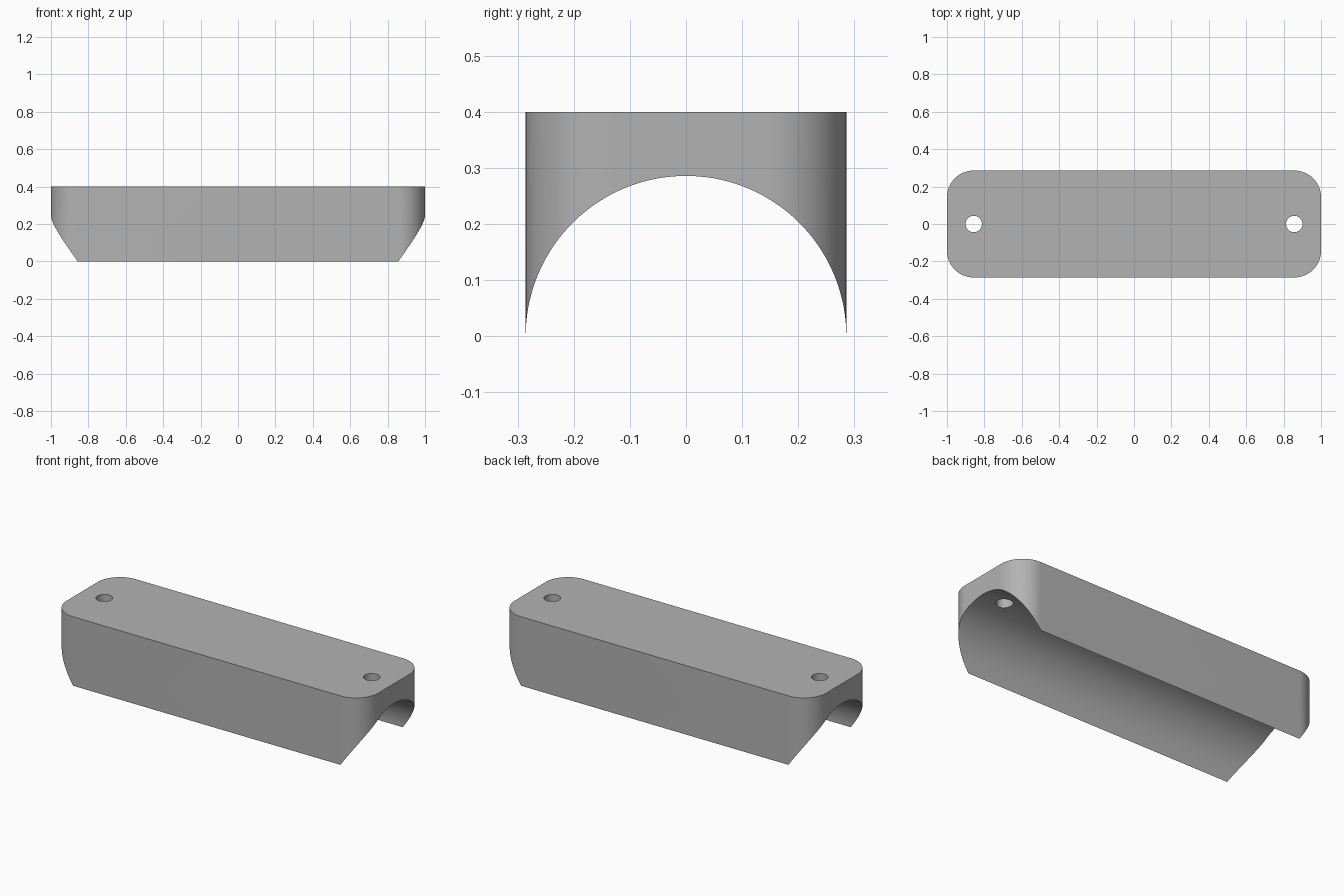
import bpy, bmesh
from math import sin, cos, pi, sqrt, radians

cube = bpy.data.objects.get("Cube")
if cube:
    bpy.data.objects.remove(cube, do_unlink=True)

R = 2 / 7            # half width, also the radius of the underside channel
CORNER = R / 2       # corner radius of the top outline
HEIGHT = 0.4
HOLE_X, HOLE_R = 1 - CORNER, 0.044
STEPS = 72

grey = bpy.data.materials.new("grey")
grey.use_nodes = True
grey.diffuse_color = (0.45, 0.45, 0.45, 1)
grey.node_tree.nodes["Principled BSDF"].inputs["Base Color"].default_value = grey.diffuse_color


def half_length(y):
    """Half length of the rounded outline at a given y."""
    over = max(0, abs(y) - (R - CORNER))
    return 1 - CORNER + sqrt(max(0, CORNER ** 2 - over ** 2))


# Body: rectangular sections lofted from front to back over the round channel
bm = bmesh.new()
sections = []
for i in range(STEPS + 1):
    a = pi * i / STEPS
    y, z = -R * cos(a), R * sin(a)
    x = half_length(y)
    corners = ((-x, z), (x, z), (x, HEIGHT), (-x, HEIGHT))
    sections.append([bm.verts.new((px, y, pz)) for px, pz in corners])
for s, t in zip(sections, sections[1:]):
    for k in range(4):
        n = (k + 1) % 4
        bm.faces.new((s[k], s[n], t[n], t[k]))
bm.faces.new(sections[0])
bm.faces.new(sections[-1])
bmesh.ops.recalc_face_normals(bm, faces=bm.faces)

# Merge the flat top into one face
bm.normal_update()
top = [f for f in bm.faces if f.normal.z > 0.99]
bmesh.ops.dissolve_faces(bm, faces=top)
mesh = bpy.data.meshes.new("grip_body")
bm.to_mesh(mesh)
bm.free()
body = bpy.data.objects.new("grip_body", mesh)
bpy.context.collection.objects.link(body)
mesh.materials.append(grey)

# Screw holes through both ends
cutters = []
for side in (-1, 1):
    bpy.ops.mesh.primitive_cylinder_add(vertices=48, radius=HOLE_R, depth=1,
                                        location=(side * HOLE_X, 0, 0.3))
    cutter = bpy.context.object
    cutter.name = "screw_hole_cutter"
    cutter.hide_render = True
    cutter.data.materials.append(grey)
    cutters.append(cutter)
    mod = body.modifiers.new("screw_hole", 'BOOLEAN')
    mod.operation, mod.solver, mod.object = 'DIFFERENCE', 'EXACT', cutter

bpy.ops.object.select_all(action='DESELECT')
body.select_set(True)
bpy.context.view_layer.objects.active = body
for mod in list(body.modifiers):
    bpy.ops.object.modifier_apply(modifier=mod.name)
for cutter in cutters:
    bpy.data.objects.remove(cutter, do_unlink=True)
bpy.ops.object.shade_smooth_by_angle(angle=radians(30))
